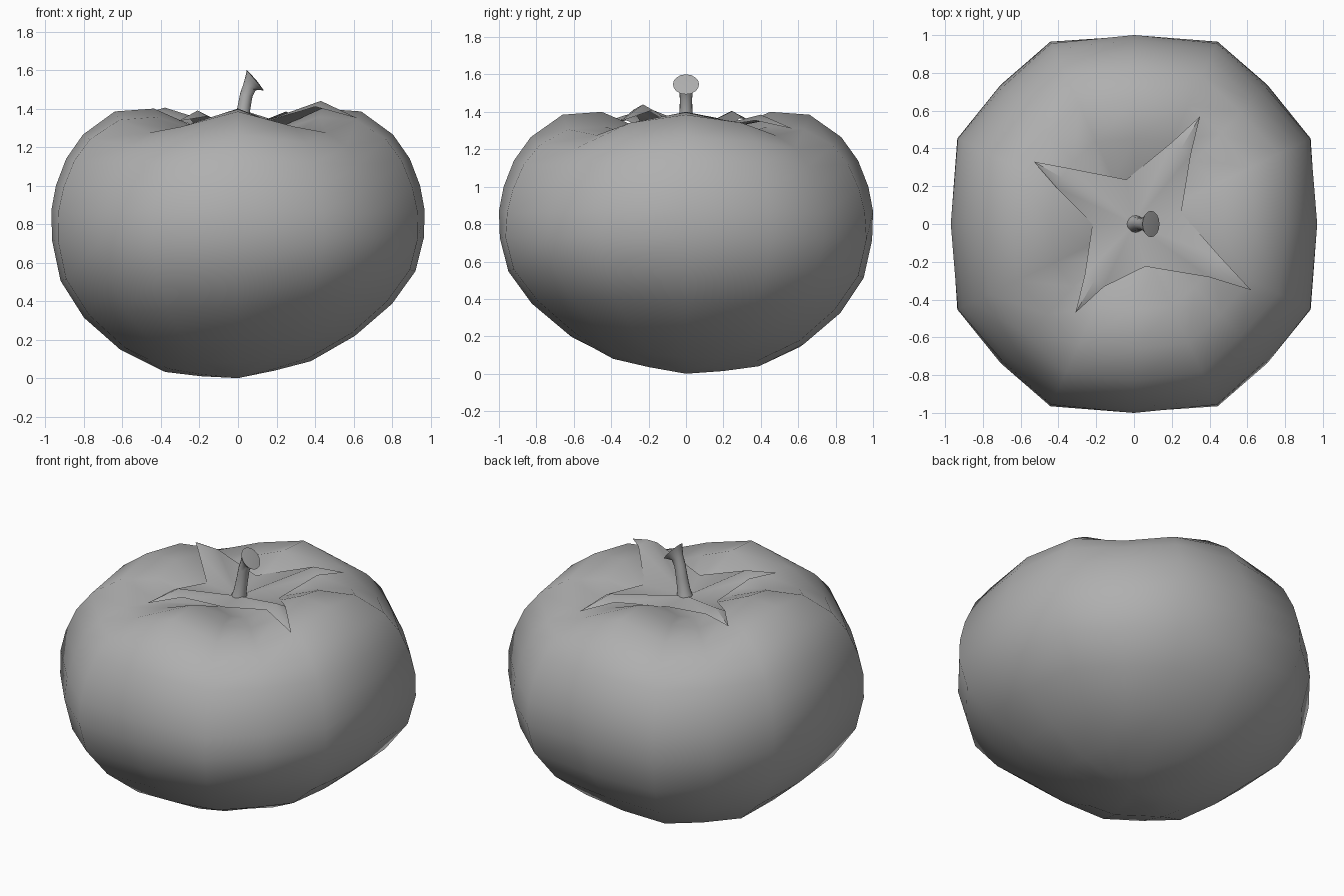
import bpy, bmesh, math
from mathutils import Vector, Matrix

cube = bpy.data.objects.get("Cube")
if cube:
    bpy.data.objects.remove(cube, do_unlink=True)

grey = bpy.data.materials.new("matte grey")
grey.use_nodes = True
COLOUR = (0.43, 0.43, 0.43, 1)
grey.diffuse_color = COLOUR
grey.node_tree.nodes["Principled BSDF"].inputs["Base Color"].default_value = COLOUR


def finish(name, bm, angle):
    bmesh.ops.recalc_face_normals(bm, faces=bm.faces)
    mesh = bpy.data.meshes.new(name)
    bm.to_mesh(mesh)
    bm.free()
    obj = bpy.data.objects.new(name, mesh)
    mesh.materials.append(grey)
    bpy.context.collection.objects.link(obj)
    bpy.ops.object.select_all(action='DESELECT')
    obj.select_set(True)
    bpy.context.view_layer.objects.active = obj
    bpy.ops.object.shade_smooth_by_angle(angle=math.radians(angle))


def loft(bm, rings, start, end):
    """Skin closed rings of points and close both ends with a fan."""
    loops = [[bm.verts.new(p) for p in ring] for ring in rings]
    n = len(loops[0])
    for a, b in zip(loops, loops[1:]):
        for i in range(n):
            j = (i + 1) % n
            bm.faces.new((a[i], a[j], b[j], b[i]))
    for loop, tip in ((loops[0], start), (loops[-1], end)):
        centre = bm.verts.new(tip)
        for i in range(n):
            bm.faces.new((loop[i], loop[(i + 1) % n], centre))


# Fruit: lobed outline swept up a squat profile of radius, height,
# and the depth and inset of the diagonal grooves
quarter = [(0.97, 0), (0.94, 0.455), (0.71, 0.74), (0.445, 0.97), (0, 1)]
half = quarter + [(-x, y) for x, y in quarter[-2::-1]]
outline = half + [(x, -y) for x, y in half[-2:0:-1]]
profile = [(0.2, 0.025, -0.01, 0), (0.39, 0.06, -0.02, 0), (0.63, 0.185, 0, 0.01),
           (0.825, 0.35, 0, 0.01), (0.95, 0.53, 0, 0), (0.995, 0.72, 0, 0),
           (1, 0.87, 0.01, 0.02), (0.975, 1, 0.02, 0.03), (0.92, 1.14, 0.03, 0.04),
           (0.83, 1.265, 0.06, 0.04), (0.66, 1.385, 0.11, 0.02),
           (0.45, 1.4, 0.11, 0), (0.24, 1.31, 0.05, 0)]
rings = []
for r, z, groove, inset in profile:
    ring = []
    for x, y in outline:
        angle = math.atan2(y, x)
        valley = math.sin(2 * angle) ** 2 * (0.1 + 1.25 * abs(math.sin(angle)))
        lean = max(0, 1 - z / 0.8) * (0.08 * x - 0.055 * y) * r
        reach = r * (1 - inset * valley)
        ring.append((x * reach, y * reach, z + lean - groove * valley))
    rings.append(ring)
bm = bmesh.new()
loft(bm, rings, (0, 0, 0), (0, 0, 1.23))
finish("fruit_body", bm, 60)

# Calyx: four pointed leaves; each has a right notch, a crest and a tip
leaves = [((0.25, 0.06, 1.315), (0.25, 0.4, 1.385), (0.35, 0.57, 1.31)),
          ((-0.04, 0.235, 1.315), (-0.38, 0.245, 1.405), (-0.53, 0.33, 1.36)),
          ((-0.22, 0, 1.31), (-0.21, -0.3, 1.39), (-0.31, -0.47, 1.335)),
          ((0.06, -0.225, 1.315), (0.43, -0.23, 1.44), (0.62, -0.35, 1.35))]
bm = bmesh.new()
hub = bm.verts.new((0, 0, 1.285))
notches = [bm.verts.new(leaf[0]) for leaf in leaves]
for i, (_, crest, tip) in enumerate(leaves):
    crest, tip = Vector(crest), Vector(tip)
    side = Vector((tip.y, -tip.x, 0)).normalized() * 0.06
    drop = Vector((0, 0, 0.03))
    mid, end, right, left = [bm.verts.new(p) for p in (
        crest, tip, crest + side - drop, crest - side - drop)]
    a, b = notches[i], notches[(i + 1) % 4]
    for face in ((hub, a, right, mid), (hub, mid, left, b),
                 (mid, right, end), (mid, end, left)):
        bm.faces.new(face)
finish("calyx", bm, 50)

# Stem: bent stalk flaring into a slanted cut end
stalk = [(0.005, 1.27, 0.05, 0), (0.015, 1.32, 0.038, 8), (0.03, 1.4, 0.034, 10),
         (0.043, 1.47, 0.033, 14), (0.06, 1.512, 0.036, 28),
         (0.08, 1.536, 0.056, 46), (0.09, 1.547, 0.07, 50)]
rings = []
for x, z, radius, tilt in stalk:
    turn = Matrix.Rotation(math.radians(tilt), 3, 'Y')
    rings.append([Vector((x, 0, z)) + turn @ Vector((radius * math.cos(a), radius * math.sin(a), 0))
                  for a in (math.tau * k / 16 for k in range(16))])
bm = bmesh.new()
loft(bm, rings, (0.005, 0, 1.27), (0.094, 0, 1.55))
finish("stem", bm, 40)
